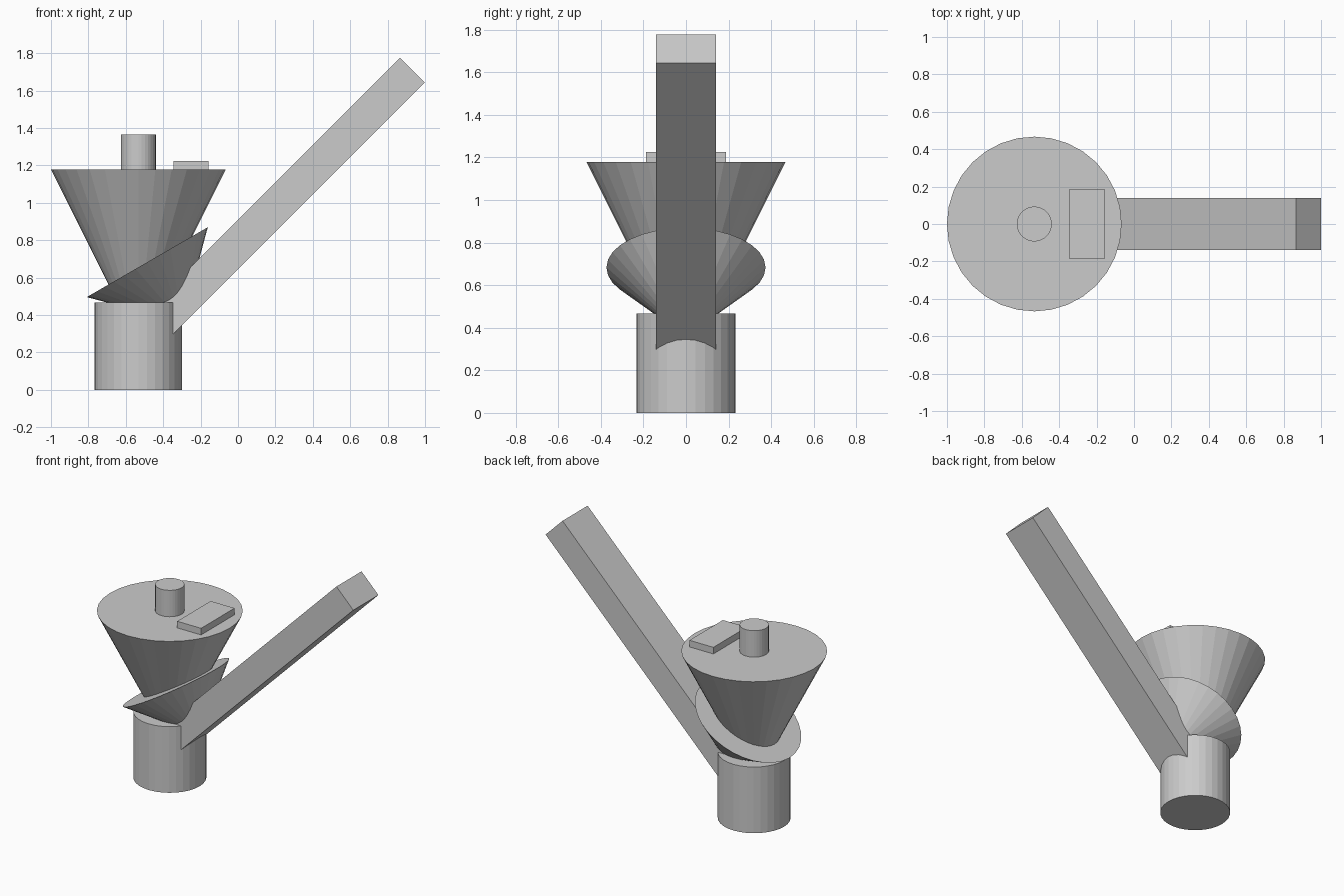
import bpy
from math import radians
from mathutils import Vector

if "Cube" in bpy.data.objects:
    bpy.data.objects.remove(bpy.data.objects["Cube"])

U = 0.467      # rim radius of the big funnel, other sizes are fractions of it
CX = -0.533    # axis of the main stack


def cone(name, r_bottom, r_top, height, loc, tilt=0.0):
    bpy.ops.mesh.primitive_cone_add(vertices=32, radius1=r_bottom, radius2=r_top,
                                    depth=height, location=loc, rotation=(0, tilt, 0))
    bpy.context.object.name = name


def box(name, size, loc, tilt=0.0):
    bpy.ops.mesh.primitive_cube_add(size=1, location=loc, rotation=(0, tilt, 0))
    ob = bpy.context.object
    ob.name = name
    ob.scale = size
    bpy.ops.object.transform_apply(location=False, rotation=False, scale=True)


# Round base
cone("base", U / 2, U / 2, U, (CX, 0, U / 2))

# Big upright funnel, apex buried in the base
TOP = 1.178
cone("funnel", 0, U, 2 * U, (CX, 0, TOP - U))

# Tilted dish under the funnel, leaning 30 degrees to the left
R = 0.8 * U
rim = Vector((-0.485, 0, 0.683))
axis = Vector((-0.5, 0, 0.866))
cone("tilted_dish", 0, R, R, rim - axis * R / 2, radians(-30))

# Knob and slab on the lid of the funnel
cone("knob", 0.2 * U, 0.2 * U, 0.4 * U, (CX, 0, TOP + 0.2 * U))
box("slab", (0.4 * U, 0.8 * U, 0.2 * U), (-0.251, 0, TOP))

# Long arm rising at 45 degrees from inside the base
end = Vector((0.933, 0, 1.71))
start = Vector((-0.53, 0, 0.247))
box("arm", (0.4 * U, 0.6 * U, (end - start).length), (start + end) / 2, radians(45))
